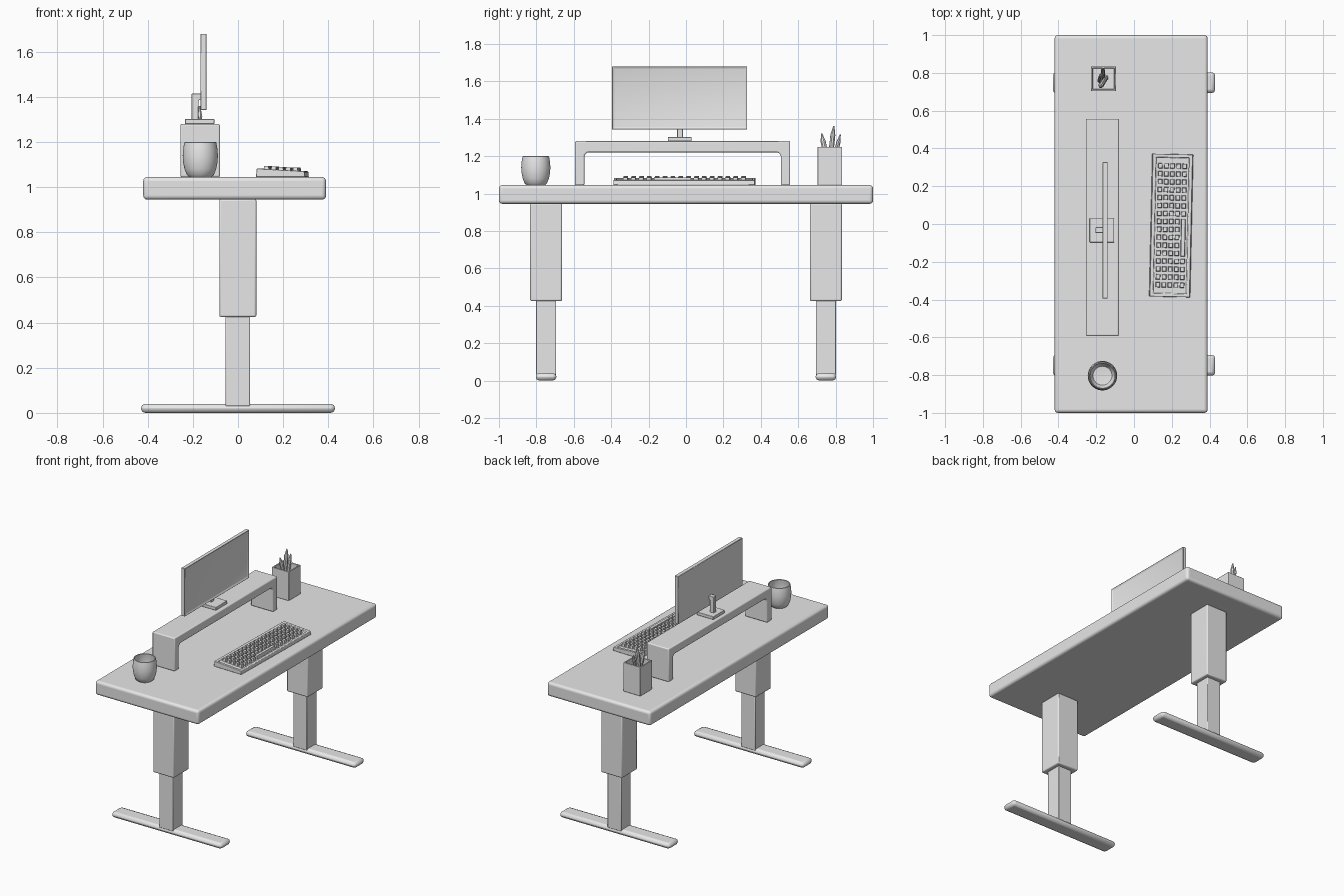
import bpy, bmesh, math
from mathutils import Matrix, Vector

if "Cube" in bpy.data.objects:
    bpy.data.objects.remove(bpy.data.objects["Cube"])

mat = bpy.data.materials.new("light grey")
mat.use_nodes = True
GREY = (0.8, 0.8, 0.8, 1)
mat.diffuse_color = GREY
mat.node_tree.nodes["Principled BSDF"].inputs["Base Color"].default_value = GREY


def finish(name, bm, bevel=0, segs=2, smooth=True, chamfer_angle=30):
    bmesh.ops.recalc_face_normals(bm, faces=bm.faces[:])
    me = bpy.data.meshes.new(name)
    bm.to_mesh(me)
    bm.free()
    me.materials.append(mat)
    ob = bpy.data.objects.new(name, me)
    bpy.context.collection.objects.link(ob)
    if bevel:
        m = ob.modifiers.new("Bevel", 'BEVEL')
        m.width, m.segments = bevel, segs
        m.limit_method, m.angle_limit = 'ANGLE', math.radians(chamfer_angle)
    if smooth:
        bpy.ops.object.select_all(action='DESELECT')
        ob.select_set(True)
        bpy.context.view_layer.objects.active = ob
        bpy.ops.object.shade_smooth_by_angle(angle=math.radians(35))
    return ob


def add_box(bm, x, y, z):
    """Box from (min, max) ranges; returns its vertices."""
    size = [b - a for a, b in (x, y, z)]
    mid = [(a + b) / 2 for a, b in (x, y, z)]
    M = Matrix.Translation(mid) @ Matrix.Diagonal((*size, 1))
    return bmesh.ops.create_cube(bm, size=1, matrix=M)["verts"]


def box(name, x, y, z, bevel=0.004, segs=2):
    bm = bmesh.new()
    add_box(bm, x, y, z)
    return finish(name, bm, bevel, segs)


def prism(name, pts, axis, lo, hi, bevel=0.004, segs=2):
    """Extrude a closed 2D outline along x or y."""
    bm = bmesh.new()
    put = (lambda a, b, t: (t, a, b)) if axis == 'x' else (lambda a, b, t: (a, t, b))
    face = bm.faces.new([bm.verts.new(put(a, b, lo)) for a, b in pts])
    ext = bmesh.ops.extrude_face_region(bm, geom=[face])["geom"]
    move = put(0, 0, hi - lo)
    bmesh.ops.translate(bm, vec=move, verts=[v for v in ext if isinstance(v, bmesh.types.BMVert)])
    return finish(name, bm, bevel, segs)


# Table top
box("table_top", (-0.42, 0.39), (-1, 1), (0.945, 1.045), 0.018, 4)

# Telescopic legs and feet
for side, s in (("left", 1), ("right", -1)):
    c = 0.748 * s
    box(side + "_upper_leg", (-0.083, 0.081), (c - 0.085, c + 0.085), (0.425, 0.947), 0.007)
    box(side + "_lower_leg", (-0.055, 0.053), (c - 0.054, c + 0.054), (0.03, 0.43), 0.004)
    box(side + "_foot", (-0.43, 0.43), (c - 0.055, c + 0.055), (0, 0.04), 0.0185, 2)

# Monitor riser: an arch with chamfered inner corners
y0, y1, t = -0.593, 0.557, 0.05
riser = [(y0, 1.045), (y0, 1.28), (y1, 1.28), (y1, 1.045), (y1 - t, 1.045),
         (y1 - t, 1.205), (y1 - t - 0.015, 1.22), (y0 + t + 0.015, 1.22),
         (y0 + t, 1.205), (y0 + t, 1.045)]
prism("monitor_riser", riser, 'x', -0.255, -0.08, 0.007, 3)

# Monitor panel with an inset screen
bm = bmesh.new()
add_box(bm, (-0.167, -0.139), (-0.395, 0.327), (1.342, 1.68))
bm.normal_update()
front = [f for f in bm.faces if f.normal.x > 0.9]
bmesh.ops.inset_region(bm, faces=front, thickness=0.017)
bmesh.ops.translate(bm, vec=(-0.008, 0, 0), verts=front[0].verts[:])
finish("monitor", bm, 0.002, 1)

# Monitor stand
box("stand_base", (-0.235, -0.105), (-0.097, 0.03), (1.28, 1.302), 0.003)
neck = [(-0.205, 1.3), (-0.205, 1.415), (-0.16, 1.415), (-0.16, 1.39),
        (-0.175, 1.385), (-0.175, 1.3)]
prism("stand_neck", neck, 'y', -0.047, -0.017, 0.003)

# Cup, lathed from its profile
profile = [(0, 1.045), (0.05, 1.046), (0.06, 1.055), (0.07, 1.08), (0.076, 1.11),
           (0.078, 1.14), (0.075, 1.175), (0.071, 1.198), (0.068, 1.2), (0.065, 1.197),
           (0.069, 1.17), (0.07, 1.13), (0.065, 1.09), (0.05, 1.066), (0, 1.06)]
bm = bmesh.new()
vs = [bm.verts.new((-0.167 + r, -0.803, z)) for r, z in profile]
es = [bm.edges.new(p) for p in zip(vs, vs[1:])]
bmesh.ops.spin(bm, geom=vs + es, cent=(-0.167, -0.803, 0), axis=(0, 0, 1),
               angle=math.tau, steps=40)
bmesh.ops.remove_doubles(bm, verts=bm.verts[:], dist=0.0001)
finish("cup", bm)

# Square pen holder, hollowed from the top
bm = bmesh.new()
add_box(bm, (-0.228, -0.095), (0.703, 0.835), (1.045, 1.25))
bm.normal_update()
top = [f for f in bm.faces if f.normal.z > 0.9]
bmesh.ops.inset_region(bm, faces=top, thickness=0.013)
ext = bmesh.ops.extrude_face_region(bm, geom=top)["geom"]
bmesh.ops.translate(bm, vec=(0, 0, -0.185), verts=[v for v in ext if isinstance(v, bmesh.types.BMVert)])
bmesh.ops.delete(bm, geom=top, context='FACES_ONLY')
finish("pen_holder", bm, 0.003)


# Pens leaning in the holder
def pen(name, foot, tip, radius):
    foot, tip = Vector(foot), Vector(tip)
    d = tip - foot
    rot = d.to_track_quat('Z', 'Y').to_matrix().to_4x4()
    bm = bmesh.new()
    for a, b, r1, r2 in ((0, 0.84, radius, radius), (0.84, 1, radius, radius * 0.25)):
        M = Matrix.Translation(foot + d * (a + b) / 2) @ rot
        bmesh.ops.create_cone(bm, cap_ends=True, segments=8, radius1=r1, radius2=r2,
                              depth=d.length * (b - a), matrix=M)
    finish(name, bm)


pen("pen_one", (-0.15, 0.775, 1.07), (-0.18, 0.725, 1.32), 0.014)
pen("pen_two", (-0.18, 0.76, 1.07), (-0.17, 0.79, 1.36), 0.014)
pen("pen_three", (-0.165, 0.765, 1.07), (-0.165, 0.825, 1.315), 0.011)

# Keyboard: wedge case with a recessed tray, then rows of keys
spin = Matrix.Translation((0.197, -0.008, 1.045)) @ Matrix.Rotation(-0.022, 4, 'Z')
SLOPE = -0.055
HALF = 0.109


def deck(x):
    return 0.032 + SLOPE * x


bm = bmesh.new()
for v in add_box(bm, (-HALF, HALF), (-0.378, 0.378), (0, 0.03)):
    if v.co.z > 0.01:
        v.co.z = deck(v.co.x)
        v.co.x *= 0.97
bm.normal_update()
top = [f for f in bm.faces if f.normal.z > 0.9]
bmesh.ops.inset_region(bm, faces=top, thickness=0.024)
bmesh.ops.inset_region(bm, faces=top, thickness=0.002)
bmesh.ops.translate(bm, vec=(0, 0, -0.008), verts=top[0].verts[:])
bm.transform(spin)
finish("keyboard_case", bm, 0.003)

bm = bmesh.new()
COLS, ROWS = 5, 16
for i in range(COLS):
    x = -0.064 + i * 0.032
    for j in range(ROWS):
        y = -0.315 + j * 0.042
        last = i == COLS - 1
        if last and 4 <= j <= 8:
            if j != 6:
                continue
            half = 0.1
        else:
            half = 0.0135
        z = deck(x)
        verts = add_box(bm, (x - 0.012, x + 0.012), (y - half, y + half), (z - 0.009, z + 0.013))
        for v in verts:
            if v.co.z > z:
                v.co.x += (x - v.co.x) * 0.2
                v.co.y += math.copysign(0.002, y - v.co.y)
bm.transform(spin)
finish("keyboard_keys", bm, smooth=False)
